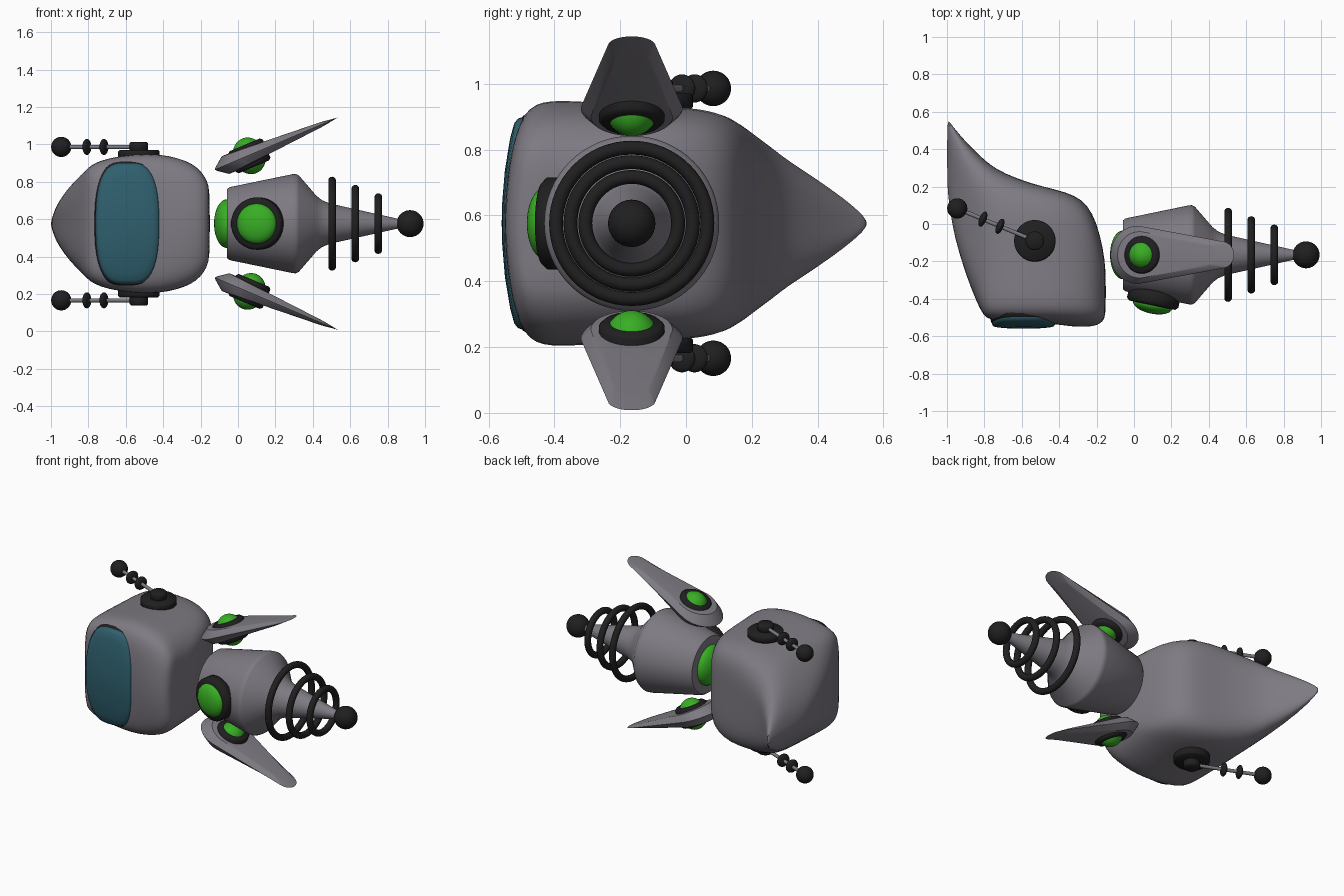
import bpy, bmesh, math
from math import sin, cos, pi
from mathutils import Vector, Matrix

if "Cube" in bpy.data.objects:
    bpy.data.objects.remove(bpy.data.objects["Cube"])

ZC, YC = 0.576, -0.165      # mirror height and body axis


def material(name, r, g, b):
    m = bpy.data.materials.new(name)
    m.use_nodes = True
    m.diffuse_color = (r, g, b, 1)
    m.node_tree.nodes["Principled BSDF"].inputs["Base Color"].default_value = (r, g, b, 1)
    return m


GREY = material("warm grey", 0.21, 0.195, 0.225)
BLACK = material("black rubber", 0.014, 0.014, 0.014)
GREEN = material("green light", 0.04, 0.42, 0.018)
TEAL = material("teal glass", 0.028, 0.115, 0.155)


def finish(name, bm, mat, angle=35, subsurf=0):
    bmesh.ops.recalc_face_normals(bm, faces=bm.faces)
    mesh = bpy.data.meshes.new(name)
    bm.to_mesh(mesh)
    bm.free()
    mesh.materials.append(mat)
    ob = bpy.data.objects.new(name, mesh)
    bpy.context.collection.objects.link(ob)
    if subsurf:
        ob.modifiers.new("smooth", "SUBSURF").levels = subsurf
        ob.modifiers["smooth"].render_levels = subsurf
    bpy.ops.object.select_all(action="DESELECT")
    bpy.context.view_layer.objects.active = ob
    ob.select_set(True)
    bpy.ops.object.shade_smooth_by_angle(angle=math.radians(angle))
    return ob


def loft(name, rings, mat, angle=35, subsurf=0):
    """Skin a list of equal point rings and cap both ends."""
    bm = bmesh.new()
    loops = [[bm.verts.new(p) for p in ring] for ring in rings]
    n = len(loops[0])
    for a, b in zip(loops, loops[1:]):
        for i in range(n):
            j = (i + 1) % n
            bm.faces.new((a[i], a[j], b[j], b[i]))
    bm.faces.new(loops[0])
    bm.faces.new(loops[-1])
    return finish(name, bm, mat, angle, subsurf)


def lathe(name, profile, origin, axis, mat, angle=35, n=48):
    """Revolve (distance along axis, radius) pairs about an axis."""
    rot = Vector(axis).to_track_quat("Z", "Y")
    rings = [[Vector(origin) + rot @ Vector((r * cos(2 * pi * i / n), r * sin(2 * pi * i / n), d))
              for i in range(n)] for d, r in profile]
    return loft(name, rings, mat, angle)


def disc(name, origin, axis, r, half, mat, bevel=0.008):
    lathe(name, [(-half, r - bevel), (-half + bevel, r), (half - bevel, r), (half, r - bevel)],
          origin, axis, mat, 50)


def ellipsoid(name, origin, axis, r, half, mat):
    bm = bmesh.new()
    rot = Vector(axis).to_track_quat("Z", "Y").to_matrix().to_4x4()
    bmesh.ops.create_uvsphere(bm, u_segments=32, v_segments=20, radius=1,
                              matrix=Matrix.Translation(origin) @ rot @ Matrix.Diagonal((r, r, half, 1)))
    finish(name, bm, mat, 60)


def squircle(t, n):
    c, s = cos(t), sin(t)
    k = (abs(c) ** n + abs(s) ** n) ** (-1 / n)
    return c * k, s * k


# Head: stations of x, front y, back y, half height, back squareness, front bulge
stations = [
    (-1.0, 0.2, 0.565, 0.012, 2.5, 0), (-0.985, 0.08, 0.545, 0.07, 3, 0),
    (-0.96, -0.07, 0.51, 0.13, 3.3, 0), (-0.9, -0.27, 0.44, 0.215, 3.3, 0),
    (-0.84, -0.42, 0.38, 0.275, 3.3, 0), (-0.805, -0.485, 0.348, 0.305, 3.5, 0.005),
    (-0.77, -0.5, 0.318, 0.33, 3.6, 0.012), (-0.7, -0.5, 0.272, 0.358, 4, 0.02),
    (-0.55, -0.5, 0.215, 0.382, 5, 0.025), (-0.42, -0.5, 0.185, 0.38, 5.5, 0.035),
    (-0.32, -0.5, 0.155, 0.358, 5, 0.05), (-0.25, -0.5, 0.105, 0.33, 4.5, 0.05),
    (-0.2, -0.498, 0.01, 0.29, 4, 0.045), (-0.165, -0.492, -0.13, 0.235, 3.5, 0.03),
    (-0.15, -0.475, -0.25, 0.18, 3, 0.01)]
rings = []
for x, yf, yb, w, nb, bulge in stations:
    ym, ring = yf + 0.5 * (yb - yf), []
    for i in range(64):
        t = 2 * pi * (i + 0.5) / 64
        front = cos(t) < 0
        c, s = squircle(t, (9 if x > -0.82 else 4) if front else nb)
        y = ym + c * (yb - yf) / 2
        if front:
            y -= bulge * (1 - s * s) * c * c
        ring.append((x, y, ZC + s * w * (1 - 0.15 * max(0, y + 0.5))))
    rings.append(ring)
loft("head", rings, GREY, 40, 1)


# Visor: a bulged glass plate on a dark gasket
def visor(name, half_x, half_z, lift, mat):
    rings = []
    for s, depth in ((1, 0.07), (1, 0.025), (0.985, 0.012), (0.94, 0.004), (0.8, 0.001), (0.5, 0), (0.2, 0), (0.02, 0)):
        ring = []
        for i in range(56):
            a, b = squircle(2 * pi * i / 56, 3.6)
            x = a * (half_x - 0.02 * b * b) * s
            z = b * half_z * s
            ring.append((-0.59 + x, -0.56 + 0.04 * (z / 0.33) ** 2 + 0.3 * x * x + depth + lift, ZC + z))
        rings.append(ring)
    loft(name, rings, mat, 50)


visor("visor", 0.17, 0.323, 0, TEAL)
visor("visor_gasket", 0.177, 0.332, 0.014, BLACK)

# Body, cone tail, rings and end ball along one axis
lathe("body", [(-0.06, 0.17), (-0.058, 0.185), (-0.045, 0.195), (0.29, 0.264), (0.31, 0.266), (0.325, 0.258),
               (0.42, 0.148), (0.45, 0.125), (0.49, 0.108), (0.9, 0.016)], (0, YC, ZC), (1, 0, 0), GREY, 40, 64)
ellipsoid("neck_light", (-0.06, YC, ZC), (1, 0, 0), 0.13, 0.068, GREEN)
ellipsoid("tail_ball", (0.92, YC, ZC), (1, 0, 0), 0.072, 0.072, BLACK)
for k, (x, r) in enumerate(((0.503, 0.23), (0.627, 0.186), (0.75, 0.141))):
    bpy.ops.mesh.primitive_torus_add(location=(x, YC, ZC), rotation=(0, pi / 2, 0), major_radius=r,
                                     minor_radius=0.021, major_segments=64, minor_segments=14)
    ring = bpy.context.object
    ring.name = "tail_ring_%d" % (k + 1)
    ring.data.materials.append(BLACK)
    bpy.ops.object.shade_smooth()

# Chest light
tilt = (-0.2, -0.98, 0)
disc("chest_rim", (0.105, -0.395, ZC), tilt, 0.14, 0.04, BLACK, 0.015)
ellipsoid("chest_light", (0.1, -0.43, ZC), tilt, 0.108, 0.05, GREEN)

for side, label in ((1, "upper"), (-1, "lower")):
    # Fin: two blended round ends, thick at the root and thin at the tip
    along = Vector((0.66, 0, 0.28 * side)).normalized()
    normal = Vector((-along.z, 0, along.x)) * side
    root = Vector((-0.125, YC, ZC + 0.288 * side))
    outline = []
    for i in range(40):
        t = 2 * pi * (i + 0.5) / 40
        centre, r = (0.645, 0.072) if cos(t) > 0.16 else (0.155, 0.155)
        outline.append((centre + r * cos(t), r * sin(t)))
    rings = []
    for scale, lift in ((0.72, -1), (0.8, -0.95), (0.97, -0.18), (1, 0), (0.97, 0.18), (0.8, 0.95), (0.72, 1)):
        ring = []
        for u, v in outline:
            uu = 0.31 + (u - 0.31) * scale
            thick = 0.006 + 0.052 * (1 - uu / 0.72)
            ring.append(root + along * uu + Vector((0, v * scale, 0)) + normal * thick * lift)
        rings.append(ring)
    loft(label + "_fin", rings, GREY, 30)
    hub = root + along * 0.2 - normal * 0.004
    disc(label + "_fin_rim", hub, normal, 0.1, 0.064, BLACK, 0.012)
    ellipsoid(label + "_fin_light", hub, normal, 0.086, 0.1, GREEN)

    # Antenna: base, hub, thin rod, beads and ball
    z = ZC + 0.41 * side
    base = Vector((-0.53, -0.09, z))
    tip = Vector((-0.945, 0.083, z))
    rod = tip - base
    disc(label + "_antenna_base", base - Vector((0, 0, 0.04 * side)), (0, 0, 1), 0.111, 0.024, BLACK)
    disc(label + "_antenna_hub", base, (0, 0, 1), 0.05, 0.027, BLACK)
    lathe(label + "_antenna_rod", [(0, 0.011), (rod.length, 0.011)], base, rod, GREY, 35, 16)
    for k, f in enumerate((0.45, 0.67)):
        ellipsoid("%s_antenna_bead_%d" % (label, k + 1), base + rod * f, rod, 0.043, 0.019, BLACK)
    ellipsoid(label + "_antenna_ball", tip, rod, 0.054, 0.054, BLACK)
